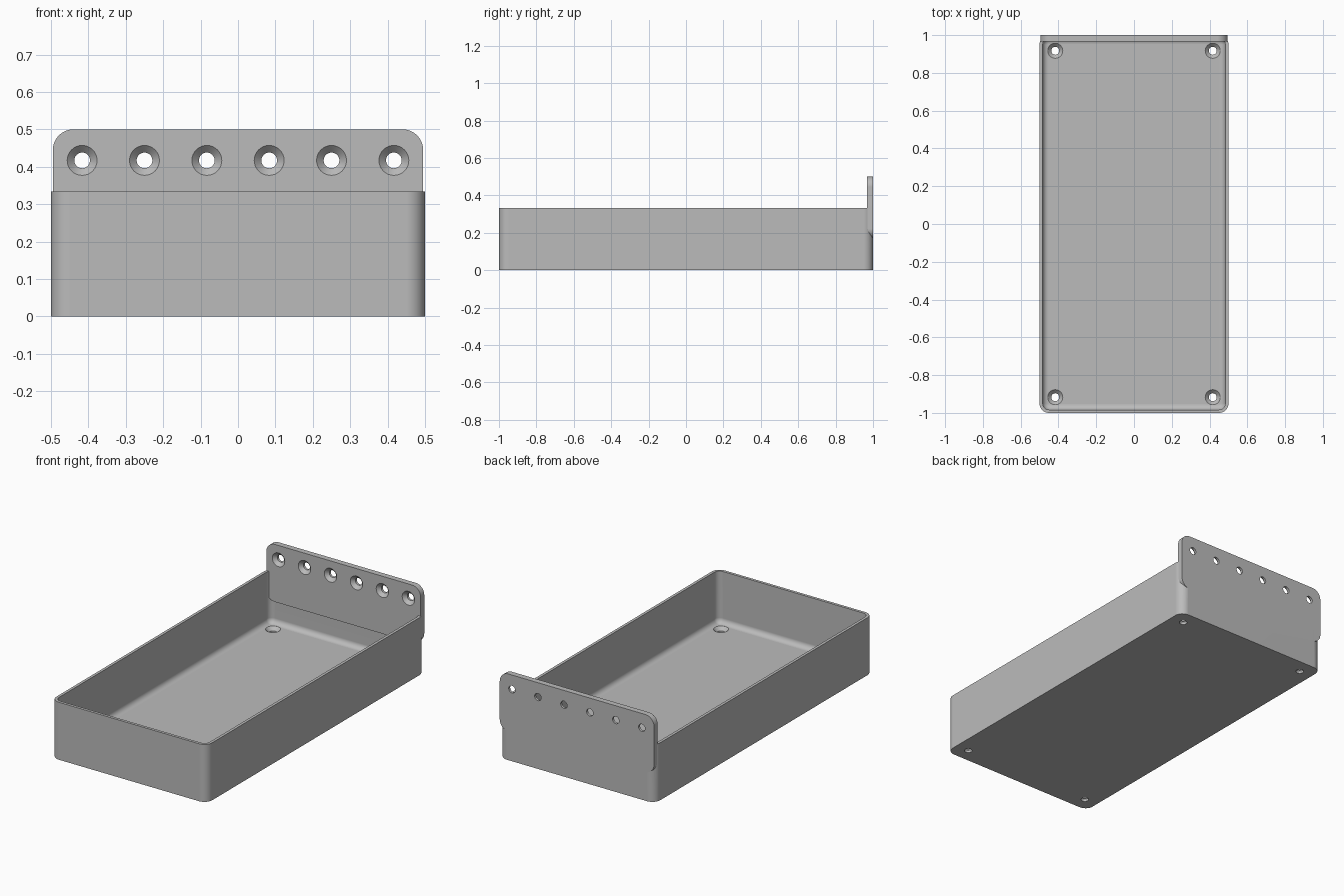
import bpy, bmesh
from math import sin, cos, pi, radians
from mathutils import Matrix

cube = bpy.data.objects.get("Cube")
if cube:
    bpy.data.objects.remove(cube, do_unlink=True)

grey = bpy.data.materials.new("mid grey")
grey.use_nodes = True
grey.diffuse_color = (0.5, 0.5, 0.5, 1)
grey.node_tree.nodes["Principled BSDF"].inputs["Base Color"].default_value = grey.diffuse_color

THICK = 1 / 30          # floor and plate thickness
UPRIGHT = Matrix.Rotation(pi / 2, 4, 'X')
SEG = 8


def loft(name, core_x, core_y, rings, matrix=Matrix()):
    """Stack rounded rectangles: a core rectangle grown by each (radius, z)."""
    bm = bmesh.new()
    loops = []
    for r, z in rings:
        loop = []
        for q, (sx, sy) in enumerate(((1, 1), (-1, 1), (-1, -1), (1, -1))):
            for i in range(SEG + 1):
                a = (q + i / SEG) * pi / 2
                loop.append(bm.verts.new((sx * core_x + r * cos(a), sy * core_y + r * sin(a), z)))
        loops.append(loop)
    n = len(loops[0])
    for low, high in zip(loops, loops[1:]):
        for i in range(n):
            j = (i + 1) % n
            bm.faces.new((low[i], low[j], high[j], high[i]))
    bm.faces.new(loops[0][::-1])
    bm.faces.new(loops[-1])
    bmesh.ops.remove_doubles(bm, verts=bm.verts, dist=1e-5)
    bmesh.ops.recalc_face_normals(bm, faces=bm.faces)
    bm.transform(matrix)
    mesh = bpy.data.meshes.new(name)
    bm.to_mesh(mesh)
    bm.free()
    mesh.materials.append(grey)
    obj = bpy.data.objects.new(name, mesh)
    bpy.context.collection.objects.link(obj)
    return obj


def combine(target, tool, operation):
    """Apply a boolean and discard the tool object."""
    bpy.context.view_layer.objects.active = target
    mod = target.modifiers.new("boolean", 'BOOLEAN')
    mod.operation, mod.solver, mod.object = operation, 'EXACT', tool
    bpy.ops.object.modifier_apply(modifier=mod.name)
    bpy.data.objects.remove(tool, do_unlink=True)


# Tray body, hollowed with a filleted cavity
tray = loft("mounting_tray", 0.45, 0.95, [(0.05, 0), (0.05, 1 / 3)])
fillet = 0.03
wall_r = 0.0335
rings = [(wall_r - fillet * (1 - sin(t * pi / 12)), THICK + fillet * (1 - cos(t * pi / 12)))
         for t in range(7)]
combine(tray, loft("cavity", 0.45, 0.95, rings + [(wall_r, 0.6)]), 'DIFFERENCE')

# Rounded mounting plate across the back
plate_at = Matrix.Translation((0, 1, 1 / 3)) @ UPRIGHT
combine(tray, loft("back_plate", 0.44, 0.1117, [(0.055, 0), (0.055, THICK)], plate_at), 'UNION')

# Countersunk screw holes: six in the plate, four in the floor
spots = [Matrix.Translation(((i - 2.5) / 6, 1, 0.417)) @ UPRIGHT for i in range(6)]
spots += [Matrix.Translation((x, y, 0)) for x in (-0.417, 0.417) for y in (-0.917, 0.917)]
bore = [(0.021, -0.02), (0.021, 0.014), (0.04, THICK), (0.04, THICK + 0.012)]
for spot in spots:
    combine(tray, loft("screw_hole", 0, 0, bore, spot), 'DIFFERENCE')

# Smooth rounded corners while keeping hard edges
bpy.ops.object.select_all(action='DESELECT')
tray.select_set(True)
bpy.context.view_layer.objects.active = tray
bpy.ops.object.shade_smooth_by_angle(angle=radians(25))
weighted = tray.modifiers.new("weighted normals", 'WEIGHTED_NORMAL')
weighted.keep_sharp = True
